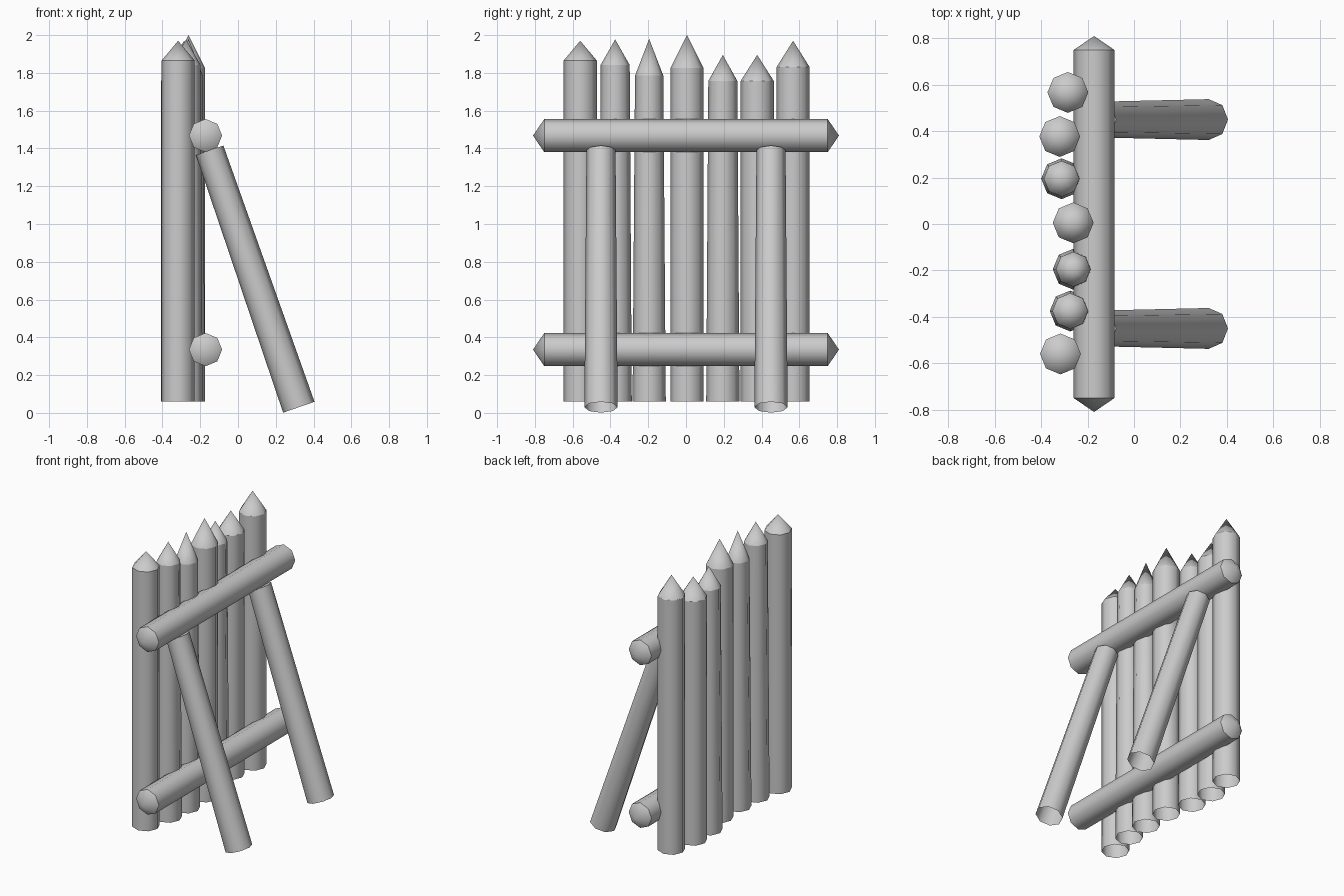
import bpy, bmesh, math
from mathutils import Vector

cube = bpy.data.objects.get("Cube")
if cube:
    bpy.data.objects.remove(cube, do_unlink=True)

SIDES = 8
RADIUS = 0.088

grey = bpy.data.materials.new("plain_grey")
grey.use_nodes = True
grey.diffuse_color = (0.6, 0.6, 0.6, 1)
grey.node_tree.nodes["Principled BSDF"].inputs["Base Color"].default_value = (0.6, 0.6, 0.6, 1)


def log(name, start, end, r_start, r_end, start_tip=0, end_tip=0, end_cap=False):
    """Eight-sided smooth log between two points; ends are open, capped or pointed."""
    start, end = Vector(start), Vector(end)
    axis = (end - start).normalized()
    across = Vector((1, 0, 0))
    u = (across - axis * across.dot(axis)).normalized()
    v = axis.cross(u)
    bm = bmesh.new()

    def ring(centre, radius):
        angles = [math.tau * i / SIDES for i in range(SIDES)]
        return [bm.verts.new(centre + radius * (u * math.cos(a) + v * math.sin(a))) for a in angles]

    a, b = ring(start, r_start), ring(end, r_end)
    for i in range(SIDES):
        j = (i + 1) % SIDES
        bm.faces.new((a[i], a[j], b[j], b[i]))
    if start_tip:
        tip = bm.verts.new(start - axis * start_tip)
        for i in range(SIDES):
            bm.faces.new((a[(i + 1) % SIDES], a[i], tip))
    if end_tip:
        tip = bm.verts.new(end + axis * end_tip)
        for i in range(SIDES):
            bm.faces.new((b[i], b[(i + 1) % SIDES], tip))
    if end_cap:
        bm.faces.new(b)
    for face in bm.faces:
        face.smooth = True
    # Crisp rim where the sides meet the points
    for r in (a, b):
        for i in range(SIDES):
            bm.edges.get((r[i], r[(i + 1) % SIDES])).smooth = False
    mesh = bpy.data.meshes.new(name)
    bm.to_mesh(mesh)
    bm.free()
    mesh.materials.append(grey)
    obj = bpy.data.objects.new(name, mesh)
    bpy.context.collection.objects.link(obj)


# Sharpened upright stakes: x, y, top radius, shoulder height, tip height
stakes = [
    (-0.317, -0.56, 0.088, 1.865, 1.97),
    (-0.275, -0.375, 0.077, 1.842, 1.977),
    (-0.262, -0.195, 0.075, 1.785, 1.98),
    (-0.262, 0.005, 0.088, 1.825, 2.0),
    (-0.312, 0.195, 0.077, 1.757, 1.895),
    (-0.32, 0.377, 0.088, 1.757, 1.895),
    (-0.285, 0.567, 0.088, 1.83, 1.97),
]
for n, (x, y, r, shoulder, tip) in enumerate(stakes, 1):
    log(f"stake_{n}", (x, y, 0.06), (x, y, shoulder), RADIUS, r, end_tip=tip - shoulder)

# Horizontal rails with blunt points
for name, z in (("lower_rail", 0.335), ("upper_rail", 1.468)):
    log(name, (-0.172, -0.75, z), (-0.172, 0.75, z), RADIUS, RADIUS, start_tip=0.06, end_tip=0.06)

# Slanted support braces
for name, y in (("right_brace", -0.45), ("left_brace", 0.45)):
    log(name, (0.322, y, 0.03), (-0.15, y, 1.39), RADIUS, 0.077, end_cap=True)
